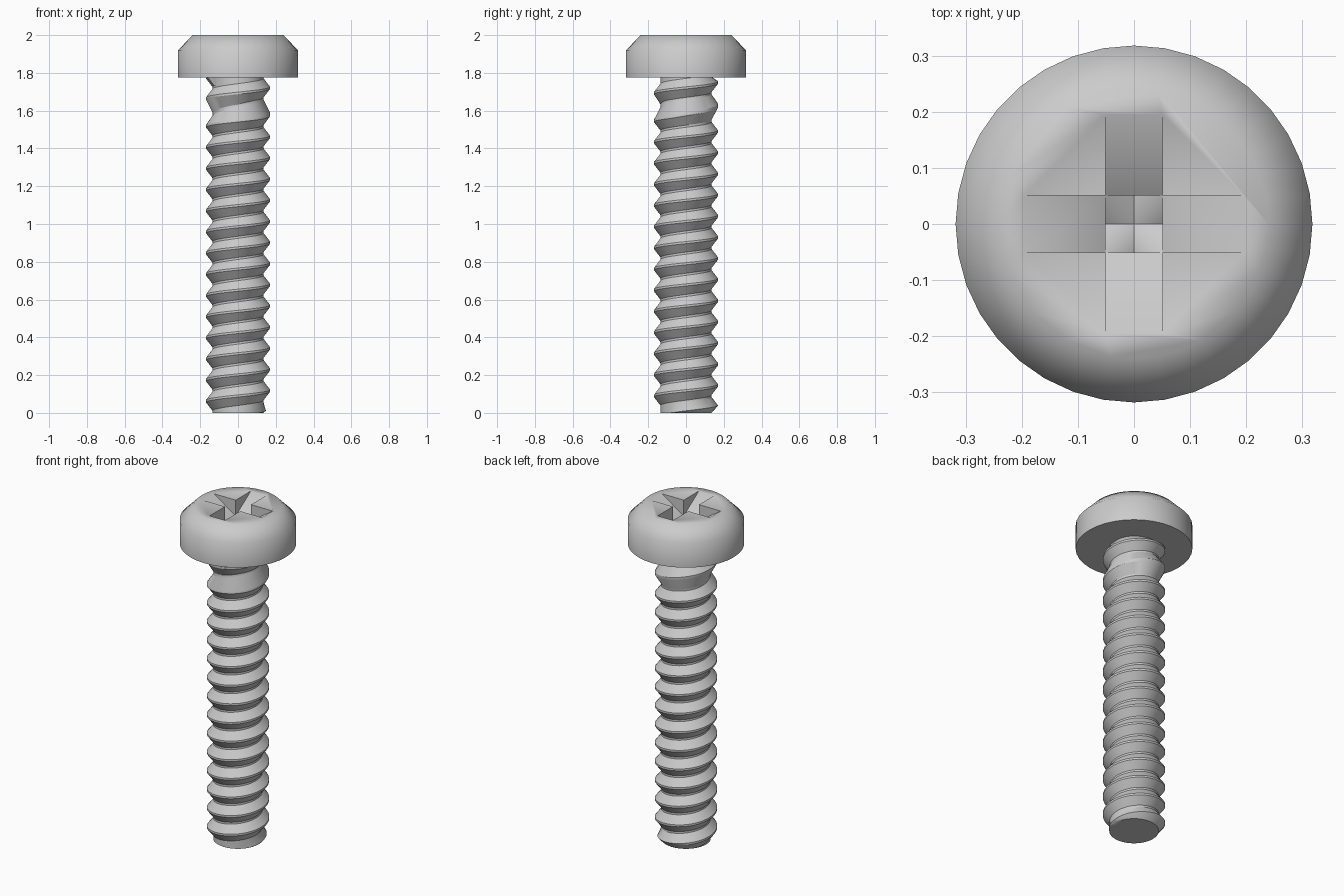
import bpy, bmesh, math

if "Cube" in bpy.data.objects:
    bpy.data.objects.remove(bpy.data.objects["Cube"])

SEG = 36
HEAD_BASE = 1.775


def make_object(name, bm):
    bmesh.ops.remove_doubles(bm, verts=bm.verts, dist=1e-5)
    bmesh.ops.recalc_face_normals(bm, faces=bm.faces)
    mesh = bpy.data.meshes.new(name)
    bm.to_mesh(mesh)
    bm.free()
    obj = bpy.data.objects.new(name, mesh)
    bpy.context.collection.objects.link(obj)
    return obj


def smooth(obj, degrees):
    bpy.ops.object.select_all(action='DESELECT')
    obj.select_set(True)
    bpy.context.view_layer.objects.active = obj
    bpy.ops.object.shade_smooth_by_angle(angle=math.radians(degrees))


# Pan head: turned profile with a chamfered top
def make_head():
    bm = bmesh.new()
    rings = []
    for r, z in ((0.318, HEAD_BASE), (0.318, 1.92), (0.24, 2.0)):
        rings.append([bm.verts.new((r * math.cos(2 * math.pi * i / SEG),
                                    r * math.sin(2 * math.pi * i / SEG), z))
                      for i in range(SEG)])
    for a, b in zip(rings, rings[1:]):
        for i in range(SEG):
            j = (i + 1) % SEG
            bm.faces.new((a[i], a[j], b[j], b[i]))
    bm.faces.new(rings[0])
    bm.faces.new(rings[-1])
    return make_object("head", bm)


# Wedge cutter for one pair of recess arms
def make_wedge(name, along_x):
    half = 0.051
    profile = ((-0.195, 2.05), (-0.195, 2.0), (0, 1.87), (0.195, 2.0), (0.195, 2.05))
    bm = bmesh.new()
    sides = []
    for w in (-half, half):
        sides.append([bm.verts.new((u, w, z) if along_x else (w, u, z))
                      for u, z in profile])
    n = len(profile)
    for i in range(n):
        j = (i + 1) % n
        bm.faces.new((sides[0][i], sides[0][j], sides[1][j], sides[1][i]))
    bm.faces.new(sides[0])
    bm.faces.new(sides[1])
    obj = make_object(name, bm)
    obj.hide_render = True
    return obj


# Threaded shank: helical strip clamped flat at both ends
def make_shank():
    pitch, crest, root, top = 0.112, 0.17, 0.135, HEAD_BASE + 0.005
    steps = ((0.0, crest), (0.10, crest), (0.50, root), (0.60, root))
    rows = 4 * 20
    bm = bmesh.new()

    def vert(row, i):
        turn, k = divmod(row, 4)
        offset, r = steps[k]
        z = (turn - 2 + offset + i / SEG) * pitch
        z += 0.035 * min(1, max(0, (z - 1.56) / 0.06))  # run-out below the head
        if z <= 0 or z >= top:
            r = root
        z = min(top, max(0, z))
        r = min(r, root + 0.003 + 0.8 * z) if z > 0 else r
        a = 2 * math.pi * i / SEG
        return bm.verts.new((r * math.cos(a), r * math.sin(a), z))

    grid = [[vert(row, i) for i in range(SEG + 1)] for row in range(rows)]
    for row in range(rows - 1):
        for i in range(SEG):
            bm.faces.new((grid[row][i], grid[row][i + 1],
                          grid[row + 1][i + 1], grid[row + 1][i]))
    bmesh.ops.remove_doubles(bm, verts=bm.verts, dist=1e-5)
    bmesh.ops.dissolve_degenerate(bm, edges=bm.edges, dist=1e-5)
    # End caps
    for level in (0, top):
        ring = [v for v in bm.verts if abs(v.co.z - level) < 1e-6
                and abs(math.hypot(v.co.x, v.co.y) - root) < 1e-4]
        ring.sort(key=lambda v: math.atan2(v.co.y, v.co.x))
        if len(ring) > 2:
            bm.faces.new(ring)
    return make_object("threaded_shank", bm)


head = make_head()
for name, along_x in (("recess_cutter_x", True), ("recess_cutter_y", False)):
    cutter = make_wedge(name, along_x)
    mod = head.modifiers.new("recess", 'BOOLEAN')
    mod.operation = 'DIFFERENCE'
    mod.solver = 'EXACT'
    mod.object = cutter
    bpy.context.view_layer.objects.active = head
    bpy.ops.object.modifier_apply(modifier=mod.name)
    bpy.data.objects.remove(cutter)

smooth(head, 50)
smooth(make_shank(), 30)
